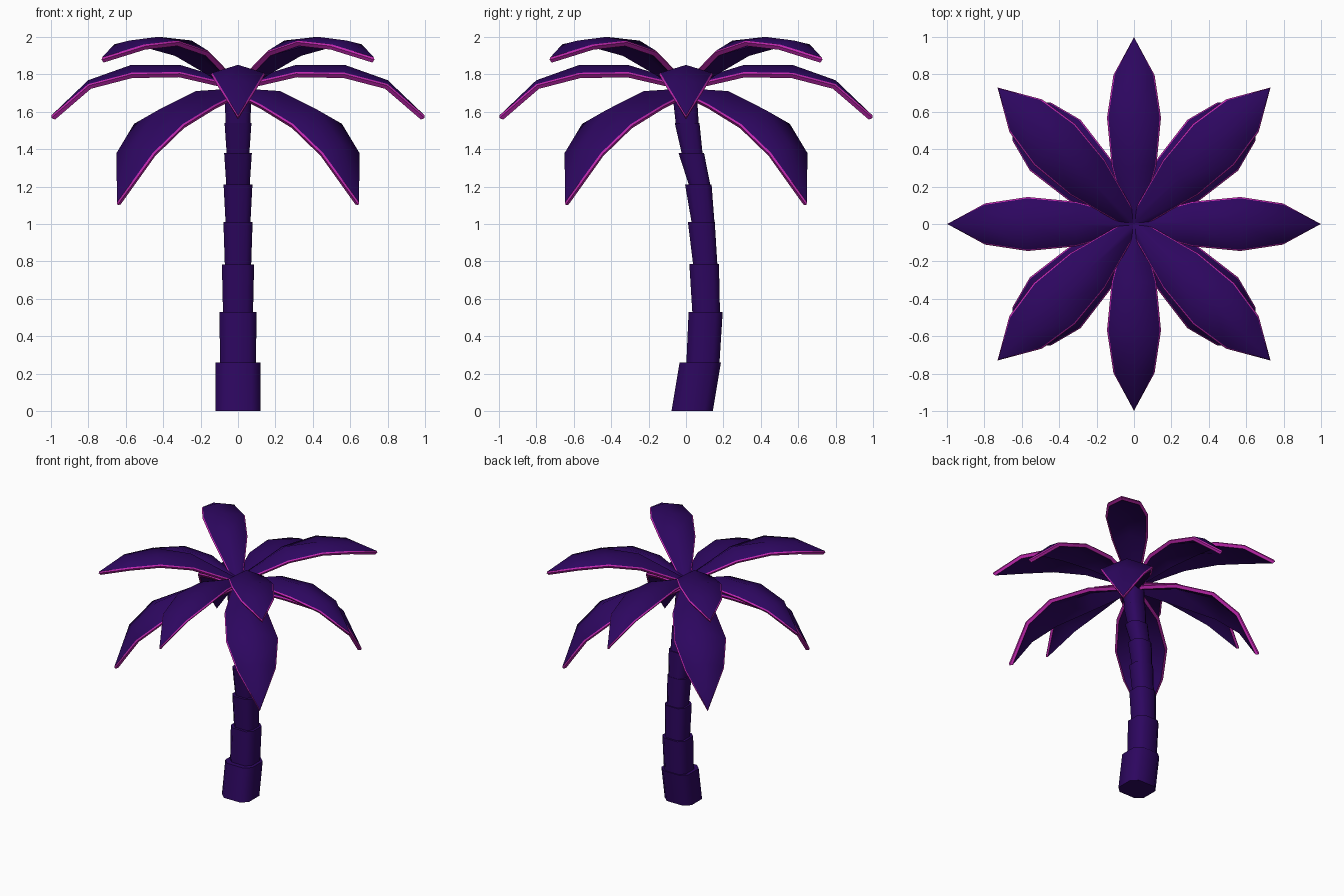
import bpy, bmesh, math
from mathutils import Matrix, Vector

if "Cube" in bpy.data.objects:
    bpy.data.objects.remove(bpy.data.objects["Cube"])


def material(name, rgb):
    m = bpy.data.materials.new(name)
    m.diffuse_color = (*rgb, 1)
    m.use_nodes = True
    m.node_tree.nodes["Principled BSDF"].inputs["Base Color"].default_value = m.diffuse_color
    return m


purple = material("deep_purple", (0.026, 0.002, 0.115))
magenta = material("magenta", (0.53, 0.02, 0.43))


def make_object(name, bm, mats, angle):
    bmesh.ops.recalc_face_normals(bm, faces=bm.faces)
    mesh = bpy.data.meshes.new(name)
    bm.to_mesh(mesh)
    bm.free()
    for m in mats:
        mesh.materials.append(m)
    ob = bpy.data.objects.new(name, mesh)
    bpy.context.collection.objects.link(ob)
    bpy.ops.object.select_all(action='DESELECT')
    ob.select_set(True)
    bpy.context.view_layer.objects.active = ob
    bpy.ops.object.shade_smooth_by_angle(angle=math.radians(angle))
    return ob


# Trunk: stacked eight-sided segments (z, y centre, half width) for bottom and top
segments = [
    ((0.00, 0.033, 0.120), (0.26, 0.076, 0.120)),
    ((0.25, 0.090, 0.096), (0.53, 0.105, 0.099)),
    ((0.52, 0.108, 0.080), (0.785, 0.097, 0.086)),
    ((0.77, 0.104, 0.070), (1.01, 0.082, 0.078)),
    ((1.00, 0.092, 0.066), (1.21, 0.066, 0.077)),
    ((1.20, 0.075, 0.062), (1.38, 0.028, 0.074)),
    ((1.37, 0.034, 0.060), (1.54, 0.006, 0.072)),
    ((1.52, 0.008, 0.066), (1.73, -0.010, 0.072)),
]
# square with cut corners
outline = [(1, -0.55), (1, 0.55), (0.6, 0.92), (-0.6, 0.92),
           (-1, 0.55), (-1, -0.55), (-0.6, -0.92), (0.6, -0.92)]
for i, (low, high) in enumerate(segments):
    bm = bmesh.new()
    rings = [[bm.verts.new((r * u, y + r * v, z)) for u, v in outline] for z, y, r in (low, high)]
    for k in range(8):
        n = (k + 1) % 8
        bm.faces.new((rings[0][k], rings[0][n], rings[1][n], rings[1][k]))
    bm.faces.new(rings[0][::-1])
    bm.faces.new(rings[1])
    make_object(f"trunk_segment_{i + 1}", bm, [purple], 65)


# Leaves: rows of (distance from centre, ridge height, half width, edge height), then the tip
def leaf(name, rows, tip, degrees):
    bm = bmesh.new()
    left = [bm.verts.new((r, w, e)) for r, z, w, e in rows]
    ridge = [bm.verts.new((r, 0, z)) for r, z, w, e in rows]
    right = [bm.verts.new((r, -w, e)) for r, z, w, e in rows]
    end = bm.verts.new((tip[0], 0, tip[1]))
    n = len(rows)
    left.append(end), ridge.append(end), right.append(end)
    top = []
    for a, b in ((left, ridge), (ridge, right)):
        for k in range(n - 1):
            top.append(bm.faces.new((a[k], b[k], b[k + 1], a[k + 1])))
        top.append(bm.faces.new((a[n - 1], b[n - 1], end)))
    bmesh.ops.recalc_face_normals(bm, faces=top)
    if sum(f.normal.z for f in top) < 0:
        bmesh.ops.reverse_faces(bm, faces=top)
    bm.normal_update()

    # copy of the top layer moved down along the normal and in or out sideways
    def layer(verts, depth, spread):
        along = (end.co - ridge[n - 1].co).normalized()
        made = {}
        for v in verts:
            side = along if v is end else Vector((0, (v.co.y > 1e-5) - (v.co.y < -1e-5), 0))
            made[v] = v.co - v.normal * depth + side * spread
        return {v: bm.verts.new(c) for v, c in made.items()}

    border = left + right[:-1][::-1]
    middle = layer(border, 0.010, 0.010)
    bottom = layer(border + ridge[:-1], 0.030, 0.0)
    for f in top:
        bm.faces.new([bottom[v] for v in reversed(f.verts)])
    # magenta rim
    for a, b in zip(border, border[1:]):
        bm.faces.new((a, b, middle[b], middle[a])).material_index = 1
        bm.faces.new((middle[a], middle[b], bottom[b], bottom[a])).material_index = 1
    # inner end cap
    bm.faces.new((left[0], ridge[0], right[0], middle[right[0]], bottom[right[0]],
                  bottom[ridge[0]], bottom[left[0]], middle[left[0]]))
    bm.transform(Matrix.Rotation(math.radians(degrees), 4, 'Z'))
    make_object(name, bm, [purple, magenta], 45)


upper = [(0.0, 1.75, 0.03, 1.74), (0.35, 1.98, 0.125, 1.925),
         (0.60, 2.0, 0.148, 1.98), (0.82, 1.98, 0.115, 1.96)]
middle_rows = [(0.0, 1.755, 0.03, 1.74), (0.31, 1.85, 0.113, 1.812),
               (0.57, 1.85, 0.137, 1.808), (0.80, 1.768, 0.102, 1.748)]
lower = [(0.0, 1.725, 0.03, 1.71), (0.32, 1.71, 0.15, 1.64),
         (0.60, 1.61, 0.185, 1.535), (0.78, 1.43, 0.137, 1.38)]

for i in range(4):
    leaf(f"middle_leaf_{i + 1}", middle_rows, (0.997, 1.58), 90 * i)
    leaf(f"upper_leaf_{i + 1}", upper, (1.026, 1.89), 90 * i + 45)
    leaf(f"lower_leaf_{i + 1}", lower, (0.915, 1.115), 90 * i + 45)
